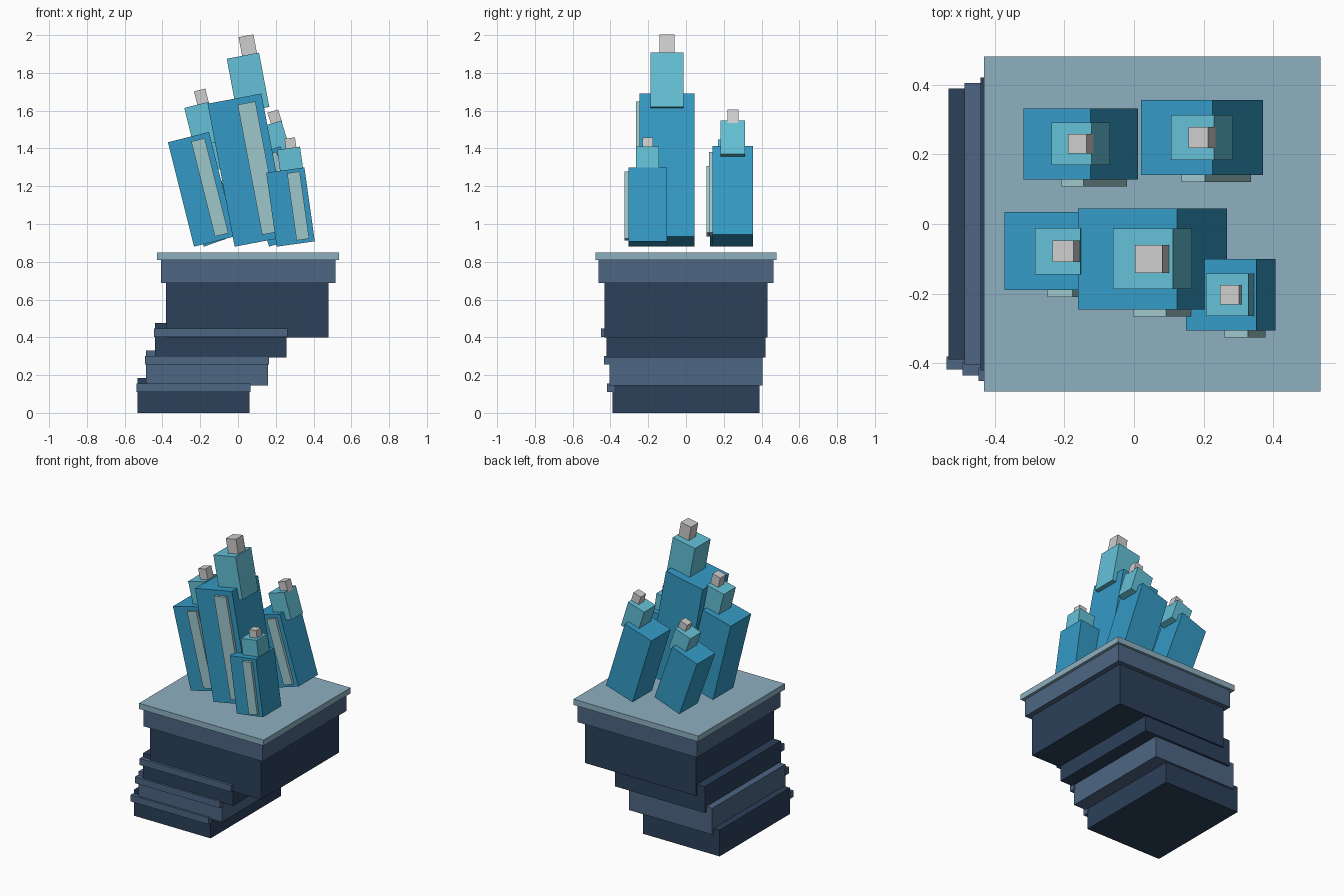
import bpy
import math
from mathutils import Matrix

if "Cube" in bpy.data.objects:
    bpy.data.objects.remove(bpy.data.objects["Cube"], do_unlink=True)


def make_material(name, rgb):
    mat = bpy.data.materials.new(name)
    mat.use_nodes = True
    colour = (*rgb, 1.0)
    mat.diffuse_color = colour
    mat.node_tree.nodes["Principled BSDF"].inputs["Base Color"].default_value = colour
    return mat


navy = make_material("dark navy", (0.025, 0.051, 0.102))
slate = make_material("slate blue", (0.074, 0.133, 0.227))
pale = make_material("pale blue", (0.27, 0.434, 0.527))
blue = make_material("bright blue", (0.034, 0.323, 0.558))
aqua = make_material("aqua", (0.127, 0.527, 0.672))
mint = make_material("pale mint", (0.342, 0.571, 0.597))
grey = make_material("light grey", (0.61, 0.61, 0.62))


def box(name, centre, size, mat, lean=0.0):
    """Box of a given size, leaning towards -x about its own centre."""
    bpy.ops.mesh.primitive_cube_add(size=1, location=centre)
    obj = bpy.context.object
    obj.name = name
    obj.data.transform(Matrix.Diagonal((*size, 1)))
    obj.rotation_euler.y = -lean
    obj.data.materials.append(mat)
    return obj


def slab(name, x, y, z, mat):
    """Box given by its (low, high) range on each axis."""
    ranges = (x, y, z)
    box(name, [(a + b) / 2 for a, b in ranges], [b - a for a, b in ranges], mat)


# Stepped base: three staggered slabs, each with a ledge along its front
for i, mat in enumerate((navy, slate, navy)):
    left, right = -0.532 + 0.046 * i, 0.06 + 0.098 * i
    half = 0.388 + 0.016 * i
    low = 0.146 * i
    slab(f"step_{i + 1}", (left, right), (-half, half), (low, low + 0.184), mat)
    slab(f"step_ledge_{i + 1}", (left - 0.006, right + 0.006),
         (-half - 0.03, -half + 0.008), (low + 0.11, low + 0.156), slate)

# Main block, rim and top plate
slab("main_block", (-0.38, 0.48), (-0.432, 0.432), (0.4, 0.7), navy)
slab("rim", (-0.408, 0.515), (-0.463, 0.463), (0.688, 0.812), slate)
slab("top_plate", (-0.43, 0.535), (-0.48, 0.48), (0.81, 0.85), pale)


def tower(name, x, y, width, height, lean):
    """Leaning tower: body, upper block, tip and front panel."""
    c, s = math.cos(lean), math.sin(lean)
    z = 0.88 + (height * c + width * s) / 2
    box(name + "_body", (x, y, z), (width, width, height), blue, lean)
    upper = 0.6 * width
    box(name + "_upper", (x, y, z + 0.6 * height),
        (upper, upper, 0.38 * height), aqua, lean)
    tip = 0.275 * width
    box(name + "_tip", (x, y, z + 0.85 * height),
        (tip, tip, 0.15 * height), grey, lean)
    shift = 0.2 * width
    box(name + "_panel", (x + shift * c, y - width / 2, z + shift * s),
        (0.33 * width, 0.04, 0.91 * height), mint, lean)


# Cluster of towers
tower("tall_tower", 0.053, -0.1, 0.29, 0.77, 0.187)
tower("front_right_tower", -0.193, -0.078, 0.224, 0.57, 0.245)
tower("front_left_tower", 0.278, -0.203, 0.204, 0.395, 0.14)
tower("back_right_tower", -0.153, 0.23, 0.204, 0.41, 0.34)
tower("back_left_tower", 0.195, 0.248, 0.215, 0.49, 0.3)
